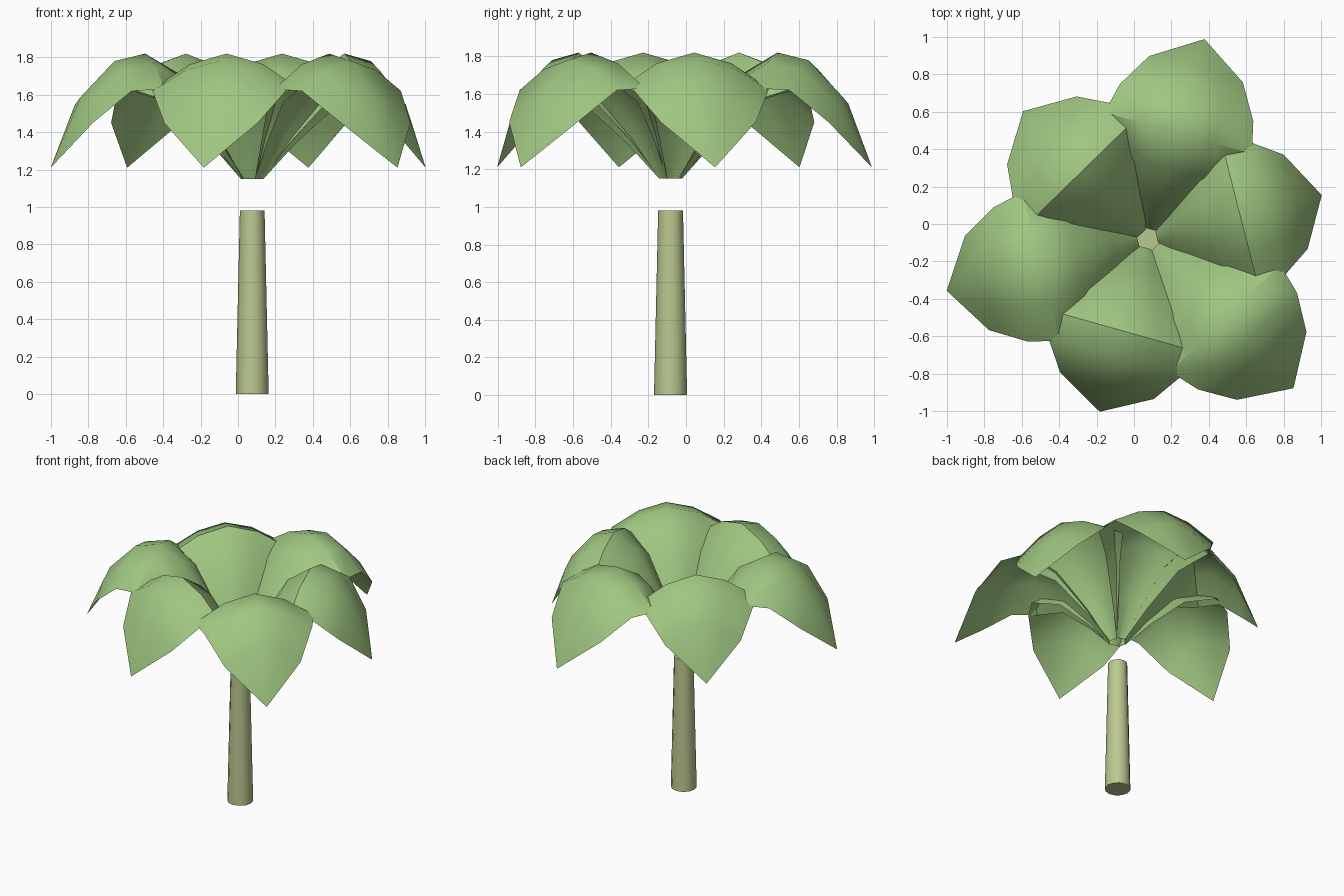
import bpy, bmesh, math
from mathutils import Vector

cube = bpy.data.objects.get("Cube")
if cube:
    bpy.data.objects.remove(cube, do_unlink=True)

CENTRE = Vector((0.076, -0.082, 0))


def make_material(name, colour):
    mat = bpy.data.materials.new(name)
    mat.use_nodes = True
    mat.diffuse_color = colour
    mat.node_tree.nodes["Principled BSDF"].inputs["Base Color"].default_value = colour
    return mat


def finish(obj, mat, angle):
    obj.data.materials.append(mat)
    bpy.ops.object.select_all(action='DESELECT')
    obj.select_set(True)
    bpy.context.view_layer.objects.active = obj
    bpy.ops.object.shade_smooth_by_angle(angle=math.radians(angle))


leaf_green = make_material("leaf green", (0.35, 0.57, 0.22, 1))
trunk_green = make_material("trunk olive", (0.50, 0.58, 0.28, 1))

# Trunk: tapered cylinder
bpy.ops.mesh.primitive_cone_add(vertices=12, radius1=0.088, radius2=0.066, depth=0.98,
                                location=CENTRE + Vector((0, 0, 0.49)))
trunk = bpy.context.object
trunk.name = "trunk"
finish(trunk, trunk_green, 40)

# Leaf rows: distance along the rib, half width, rib height, edge height
ROWS = [(0.055, 0.03, 1.15, 1.15),
        (0.20, 0.13, 1.42, 1.34),
        (0.40, 0.27, 1.71, 1.56),
        (0.59, 0.41, 1.82, 1.63),
        (0.76, 0.37, 1.78, 1.62),
        (0.945, 0.26, 1.59, 1.45)]
TIP = (1.112, 1.21)
ACROSS = [(-1, 1), (-0.5, 0.3), (0, 0), (0.5, 0.3), (1, 1)]


def make_leaf(name, angle, stretch):
    bm = bmesh.new()
    grid = [[bm.verts.new((r * stretch, side * half, rib + (edge - rib) * drop))
             for side, drop in ACROSS] for r, half, rib, edge in ROWS]
    for low, high in zip(grid, grid[1:]):
        for i in range(len(ACROSS) - 1):
            bm.faces.new((low[i], high[i], high[i + 1], low[i + 1]))
    tip = bm.verts.new((TIP[0] * stretch, 0, TIP[1]))
    for a, b in zip(grid[-1], grid[-1][1:]):
        bm.faces.new((a, tip, b))
    mesh = bpy.data.meshes.new(name)
    bm.to_mesh(mesh)
    bm.free()
    leaf = bpy.data.objects.new(name, mesh)
    bpy.context.collection.objects.link(leaf)
    leaf.location = CENTRE
    leaf.rotation_euler.z = math.radians(angle)
    finish(leaf, leaf_green, 45)


# Crown: short and long leaves alternating around the trunk
for k in range(6):
    long_leaf = k % 2 == 1
    make_leaf(f"{'long' if long_leaf else 'short'}_leaf_{k // 2 + 1}",
              14.3 + 60 * k, 1.0 if long_leaf else 0.861)
